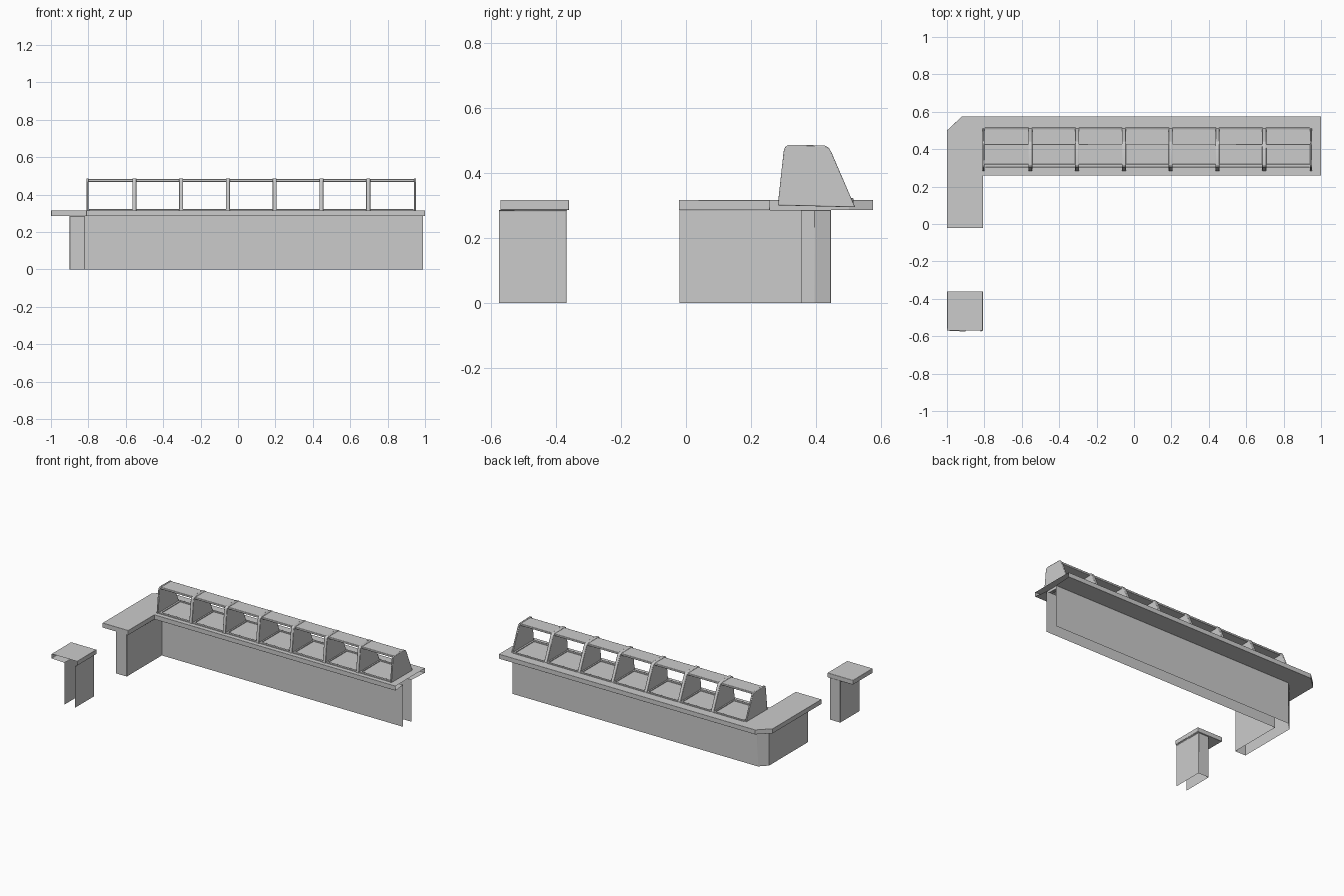
import bpy, bmesh

if "Cube" in bpy.data.objects:
    bpy.data.objects.remove(bpy.data.objects["Cube"])


def finish(bm, name, bevel=0.0, segments=2):
    bmesh.ops.recalc_face_normals(bm, faces=bm.faces[:])
    mesh = bpy.data.meshes.new(name)
    bm.to_mesh(mesh)
    bm.free()
    ob = bpy.data.objects.new(name, mesh)
    bpy.context.collection.objects.link(ob)
    if bevel:
        mod = ob.modifiers.new("rounded_edges", 'BEVEL')
        mod.width = bevel
        mod.segments = segments
        mod.limit_method = 'ANGLE'
        mod.angle_limit = 0.5
    bpy.ops.object.select_all(action='DESELECT')
    ob.select_set(True)
    bpy.context.view_layer.objects.active = ob
    bpy.ops.object.shade_smooth_by_angle(angle=0.6)
    return ob


def counter(name, base, top):
    """Hollow base and overhanging top; the last-to-first side stays open."""
    bm = bmesh.new()
    levels = [(base, 0), (base, 0.285), (top, 0.285), (top, 0.316)]
    rings = [[bm.verts.new((x, y, z)) for x, y in outline] for outline, z in levels]
    for a, b in zip(rings, rings[1:]):
        for i in range(len(base) - 1):
            bm.faces.new((a[i], a[i + 1], b[i + 1], b[i]))
    bm.faces.new(rings[-1])
    return finish(bm, name, 0.008, 3)


def box(name, x0, x1, y0, y1, z0, z1, bevel=0.0):
    bm = bmesh.new()
    bmesh.ops.create_cube(bm, size=1)
    for v in bm.verts:
        v.co = ((x0 + x1) / 2 + v.co.x * (x1 - x0),
                (y0 + y1) / 2 + v.co.y * (y1 - y0),
                (z0 + z1) / 2 + v.co.z * (z1 - z0))
    return finish(bm, name, bevel)


def divider(name, x0, x1):
    profile = [(0.282, 0.30), (0.300, 0.465), (0.304, 0.479), (0.314, 0.486),
               (0.425, 0.484), (0.438, 0.478), (0.447, 0.463), (0.52, 0.294)]
    bm = bmesh.new()
    face = bm.faces.new([bm.verts.new((x0, y, z)) for y, z in profile])
    ext = bmesh.ops.extrude_face_region(bm, geom=[face])
    moved = [g for g in ext['geom'] if isinstance(g, bmesh.types.BMVert)]
    bmesh.ops.translate(bm, verts=moved, vec=(x1 - x0, 0, 0))
    return finish(bm, name, 0.003)


# L-shaped counter, open at its right end
counter("long_counter",
        [(0.99, 0.355), (-0.82, 0.355), (-0.82, -0.02), (-0.9, -0.02),
         (-0.9, 0.395), (-0.85, 0.445), (0.99, 0.445)],
        [(1, 0.258), (-0.808, 0.258), (-0.808, -0.022), (-1, -0.022),
         (-1, 0.5), (-0.92, 0.575), (1, 0.575)])

# Separate short counter, open at its front
counter("short_counter",
        [(-0.82, -0.575), (-0.82, -0.367), (-0.9, -0.367), (-0.9, -0.575)],
        [(-0.808, -0.57), (-0.808, -0.36), (-1, -0.36), (-1, -0.57)])

# Display rack: dividers, bay frames and top shelf
BAYS, LEFT, RIGHT = 7, -0.81, 0.952
pitch = (RIGHT - LEFT - 0.011) / BAYS
xs = [LEFT + 0.0055 + i * pitch for i in range(BAYS + 1)]
for i, x in enumerate(xs):
    half = 0.0055 if i in (0, BAYS) else 0.011
    divider(f"divider_{i + 1}", x - half, x + half)

for i in range(BAYS):
    a, b = xs[i] + 0.008, xs[i + 1] - 0.008
    box(f"bay_front_rim_{i + 1}", a, b, 0.288, 0.304, 0.30, 0.322, 0.002)
    box(f"bay_back_rim_{i + 1}", a, b, 0.502, 0.515, 0.30, 0.322, 0.002)
    for side, x in (("left", a), ("right", b - 0.012)):
        box(f"bay_{side}_rim_{i + 1}", x, x + 0.012, 0.30, 0.506, 0.30, 0.321)

box("top_shelf", LEFT + 0.004, RIGHT - 0.004, 0.318, 0.428, 0.468, 0.482, 0.003)
